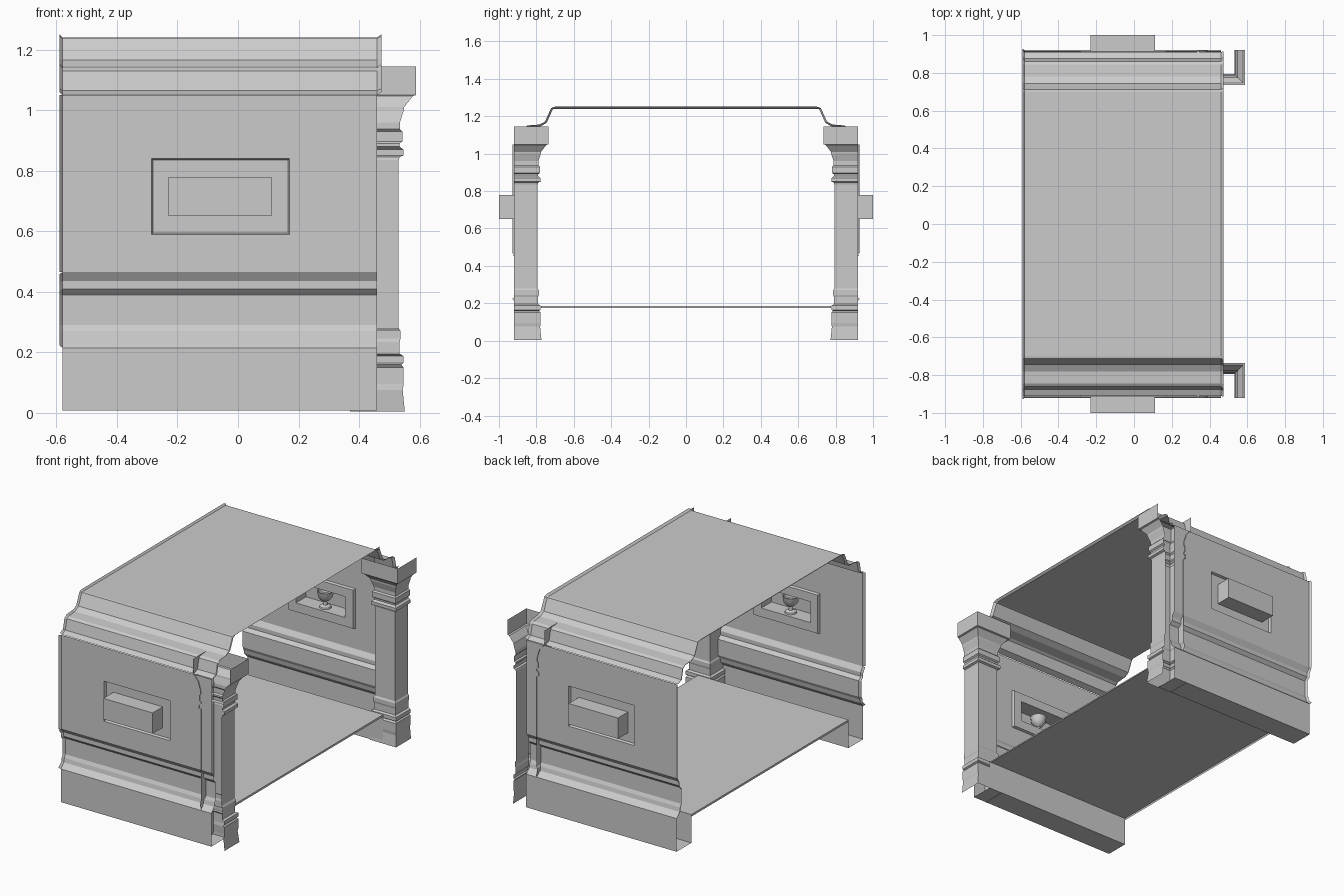
import bpy, bmesh
from math import cos, sin, tau
from mathutils import Vector

if "Cube" in bpy.data.objects:
    bpy.data.objects.remove(bpy.data.objects["Cube"])

X0, X1 = -0.58, 0.46          # run of the hall section


def make(name, verts, faces, smooth=False):
    me = bpy.data.meshes.new(name)
    me.from_pydata(verts, [], faces)
    bm = bmesh.new()
    bm.from_mesh(me)
    bmesh.ops.recalc_face_normals(bm, faces=bm.faces)
    bm.to_mesh(me)
    bm.free()
    ob = bpy.data.objects.new(name, me)
    bpy.context.collection.objects.link(ob)
    if smooth:
        for p in me.polygons:
            p.use_smooth = True
    return ob


def loft(name, rows, closed=False, caps=False, smooth=False):
    """Skin a list of equal length point rows."""
    n = len(rows[0])
    verts = [p for r in rows for p in r]
    faces = []
    for i in range(len(rows) - 1):
        for j in range(n if closed else n - 1):
            k = (j + 1) % n
            faces.append((i*n + j, i*n + k, (i+1)*n + k, (i+1)*n + j))
    if caps:
        faces.append(tuple(range((len(rows) - 1)*n, len(rows)*n)))
    return make(name, verts, faces, smooth)


def offset(prof, d):
    """Shift a (y, z) profile sideways along its averaged normals."""
    out = []
    for i, p in enumerate(prof):
        a, b = Vector(prof[max(i-1, 0)]), Vector(prof[min(i+1, len(prof)-1)])
        t = (b - a).normalized()
        out.append((p[0] - t.y*d, p[1] + t.x*d))
    return out


def run(name, prof, d=0.0, left=0.0, right=0.0):
    """Extrude a profile along x, with optional flared end lips."""
    row = lambda x, pr: [(x, y, z) for y, z in pr]
    rows = [row(X0, prof), row(X1, prof)]
    if left:
        rows.insert(0, row(X0 - left, offset(prof, d)))
    if right:
        rows.append(row(X1 + right, offset(prof, d)))
    return loft(name, rows)


# ceiling with stepped cornice on both sides
half = [(-0.91, 1.05), (-0.875, 1.065), (-0.86, 1.13), (-0.845, 1.14),
        (-0.78, 1.145), (-0.745, 1.165), (-0.712, 1.238), (-0.70, 1.24)]
run("ceiling_and_cornice", half + [(-y, z) for y, z in reversed(half)], 0.011, 0.01, 0.014)

# floor slab with turned-down ends
run("floor", [(-0.775, 0.185), (0.775, 0.185)], -0.011, 0.002, 0.002)

dado = [(0.915, 0.465), (0.895, 0.435), (0.895, 0.41), (0.875, 0.39), (0.875, 0.29),
        (0.885, 0.27), (0.89, 0.245), (0.92, 0.215)]
plinth = [(0.92, 0.215), (0.92, 0.008), (0.775, 0.008), (0.775, 0.185)]

# pillar moulding: (projection from shaft, height)
pillar = [(0.02, 0.005), (0.013, 0.075), (0.016, 0.095), (0.016, 0.15), (0.008, 0.16),
          (0.016, 0.165), (0.016, 0.188), (0.003, 0.195), (0.003, 0.235), (0.006, 0.245),
          (0.006, 0.27), (0, 0.28), (0, 0.835), (0.003, 0.845), (0.015, 0.85),
          (0.015, 0.87), (0.003, 0.88), (0.003, 0.89), (0.012, 0.897), (0.012, 0.93),
          (0.004, 0.938), (0.004, 0.96), (0.017, 1.0), (0.018, 1.01), (0.047, 1.047),
          (0.057, 1.05), (0.057, 1.145)]

# lamp: (radius, height)
lamp = [(0.035, 0.651), (0.033, 0.66), (0.012, 0.668), (0.01, 0.69), (0.028, 0.7),
        (0.043, 0.72), (0.048, 0.755), (0.043, 0.755), (0.036, 0.725), (0.005, 0.71)]

for s, side in ((-1, "front"), (1, "back")):
    # lower wall mouldings and hollow plinth
    run(side + "_dado", [(s*y, z) for y, z in dado], 0.012*s, 0.01)
    run(side + "_plinth", [(s*y, z) for y, z in plinth])

    # wall panel with an opening for the niche and a flared left lip
    xs, zs = [X0 - 0.01, X0, -0.285, 0.17, X1], [0.465, 0.59, 0.84, 1.05]
    verts = [(x, s*(0.927 if i == 0 else 0.915), z) for i, x in enumerate(xs) for z in zs]
    faces = [(i*4 + j, i*4 + j + 1, i*4 + j + 5, i*4 + j + 4)
             for i in range(4) for j in range(3) if (i, j) != (2, 1)]
    make(side + "_wall_panel", verts, faces)

    # niche frame and recessed box
    rings = [(-0.285, 0.17, 0.59, 0.84, 0.915), (-0.28, 0.165, 0.595, 0.835, 0.90),
             (-0.23, 0.11, 0.65, 0.78, 0.90), (-0.23, 0.11, 0.65, 0.78, 1.0)]
    loft(side + "_niche", [[(a, s*y, c), (b, s*y, c), (b, s*y, d), (a, s*y, d)]
                           for a, b, c, d, y in rings], closed=True, caps=True)

    # bowl lamp standing in the niche
    n = 14
    ob = loft(side + "_lamp", [[(-0.06 + r*cos(tau*i/n), s*(0.948 + r*sin(tau*i/n)), z)
                                for i in range(n)] for r, z in lamp],
              closed=True, caps=True)
    bpy.context.view_layer.objects.active = ob
    ob.select_set(True)
    bpy.ops.object.shade_smooth_by_angle()
    ob.select_set(False)

    # three-sided pillar, open at the outside
    loft(side + "_pillar", [[(0.39 - d, s*0.92, z), (0.39 - d, s*(0.793 - d), z),
                             (0.531 + d, s*(0.793 - d), z), (0.531 + d, s*0.92, z)]
                            for d, z in pillar])
